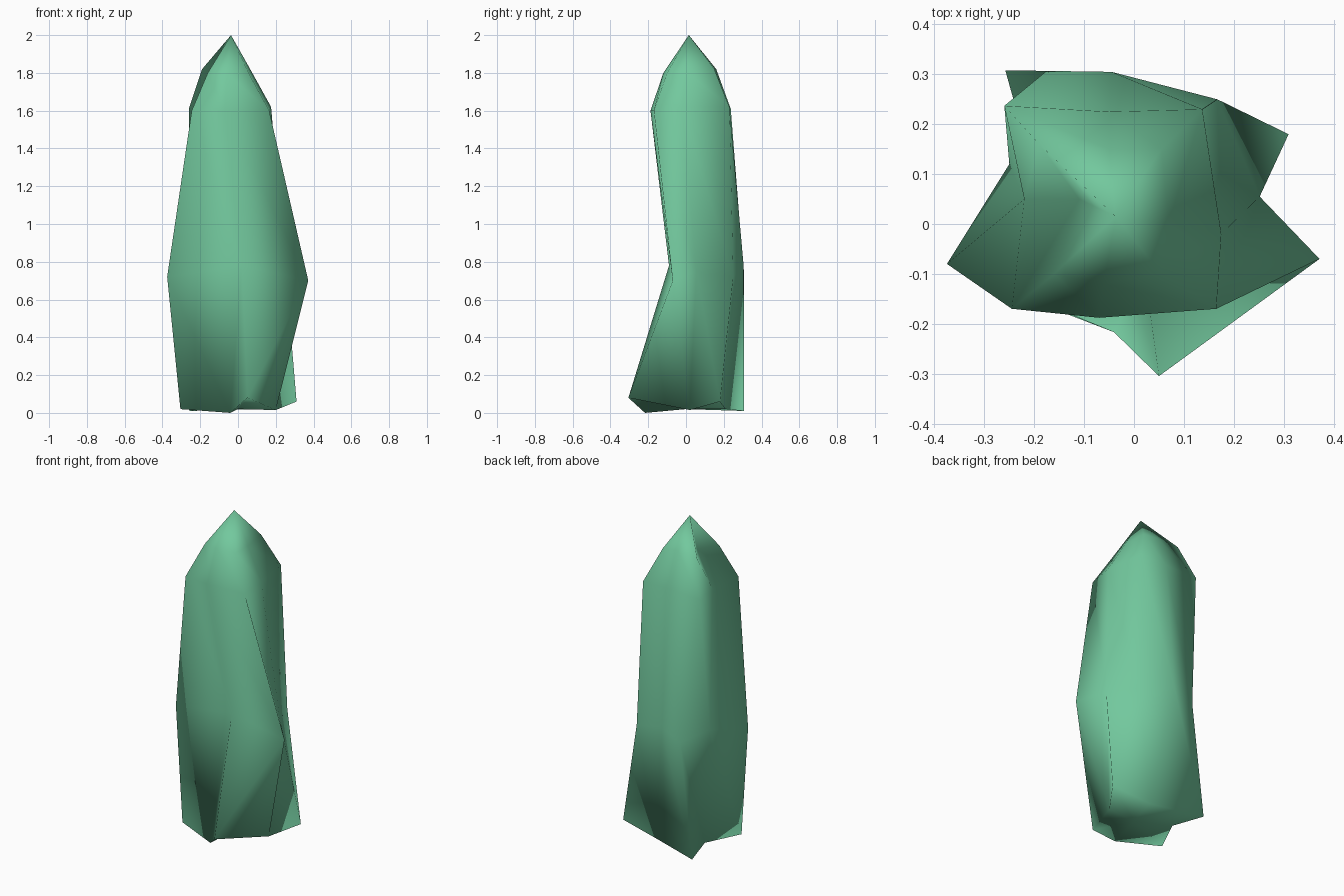
import bpy, bmesh

if "Cube" in bpy.data.objects:
    bpy.data.objects.remove(bpy.data.objects["Cube"])

# Eight-sided rings, counter-clockwise from front-left
RINGS = [
    # jagged base
    [(-.305, -.115, .02), (-.04, -.217, 0), (.05, -.305, .08), (.2, .02, .015),
     (.31, .18, .06), (.06, .21, .02), (-.258, .308, .01), (-.2, .1, .02)],
    # wide middle
    [(-.375, -.08, .72), (.02, -.09, .78), (.372, -.07, .70), (.252, .055, .75),
     (.167, .25, .72), (-.045, .305, .78), (-.175, .307, .72), (-.25, .12, .75)],
    # shoulder
    [(-.245, -.17, 1.6), (-.07, -.188, 1.6), (.165, -.17, 1.6), (.175, -.02, 1.62),
     (.137, .23, 1.62), (-.05, .225, 1.62), (-.26, .237, 1.61), (-.22, .05, 1.6)],
    # tip ring
    [(-.16, -.10, 1.8), (-.06, -.12, 1.8), (.055, -.10, 1.8), (.07, 0, 1.81),
     (.055, .15, 1.82), (-.05, .15, 1.83), (-.19, .16, 1.82), (-.11, .05, 1.82)],
]
APEX = (-.037, .015, 2.0)
BASE_CENTRE = (0, 0, .02)
N = 8

bm = bmesh.new()
rings = [[bm.verts.new(p) for p in ring] for ring in RINGS]
apex = bm.verts.new(APEX)
base = bm.verts.new(BASE_CENTRE)

# Triangulated side walls
for lo, up in zip(rings, rings[1:]):
    for i in range(N):
        j = (i + 1) % N
        bm.faces.new((lo[i], lo[j], up[i]))
        bm.faces.new((lo[j], up[j], up[i]))

# Pointed tip and closed underside
for i in range(N):
    j = (i + 1) % N
    bm.faces.new((rings[-1][i], rings[-1][j], apex))
    bm.faces.new((rings[0][j], rings[0][i], base))

for f in bm.faces:
    f.smooth = True
bmesh.ops.recalc_face_normals(bm, faces=bm.faces)

mesh = bpy.data.meshes.new("crystal")
bm.to_mesh(mesh)
bm.free()
crystal = bpy.data.objects.new("crystal", mesh)
bpy.context.collection.objects.link(crystal)

# Green mineral colour
mat = bpy.data.materials.new("green_crystal")
mat.diffuse_color = (.17, .58, .34, 1)
mat.use_nodes = True
mat.node_tree.nodes["Principled BSDF"].inputs["Base Color"].default_value = mat.diffuse_color
mesh.materials.append(mat)
